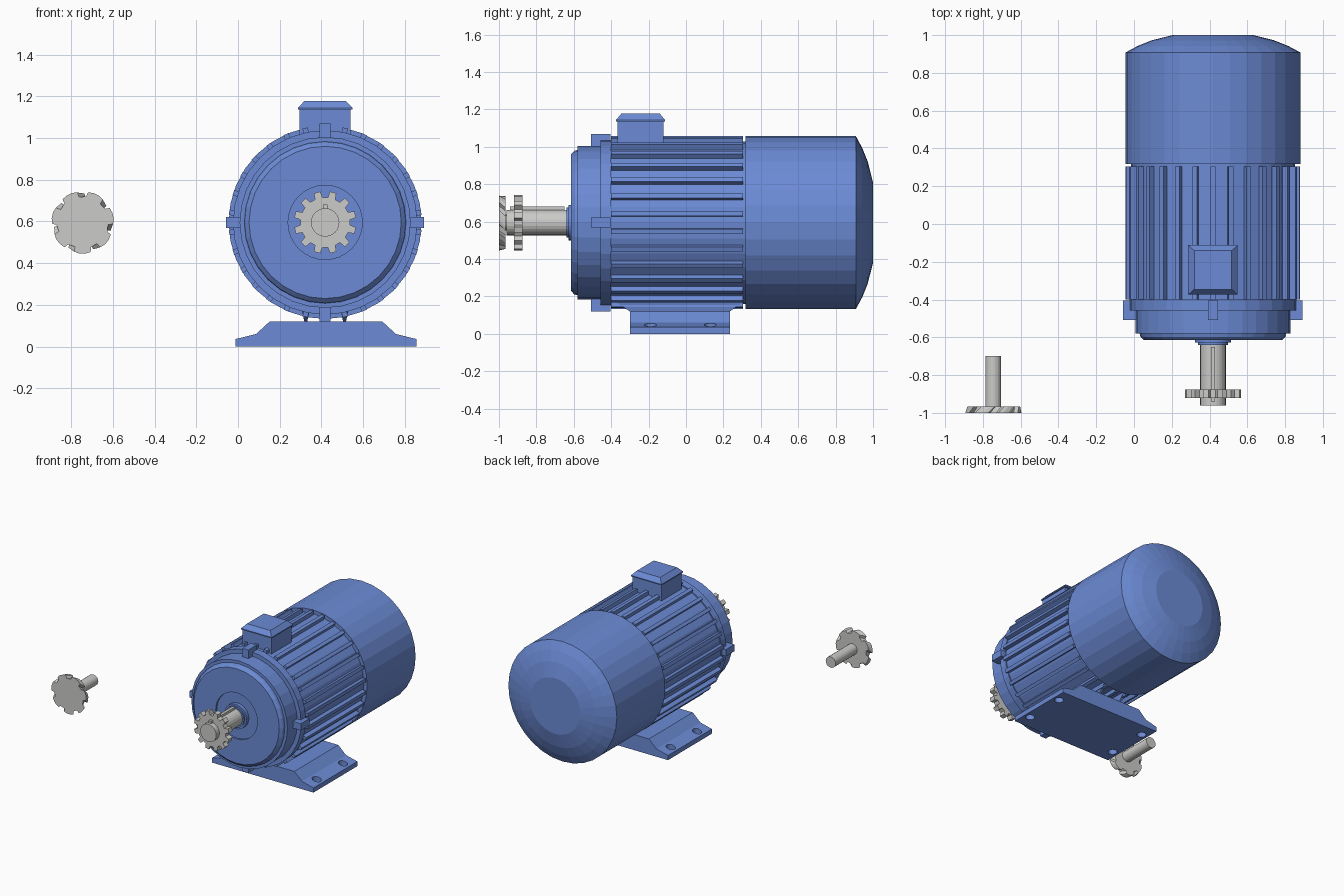
import bpy, bmesh
from math import sin, cos, tau, radians
from mathutils import Matrix, Vector

if "Cube" in bpy.data.objects:
    bpy.data.objects.remove(bpy.data.objects["Cube"])

CX, CZ = 0.418, 0.595      # motor axis
TOOL_X = -0.745            # loose cutter axis


def material(name, rgb):
    m = bpy.data.materials.new(name)
    m.use_nodes = True
    m.diffuse_color = (*rgb, 1)
    m.node_tree.nodes["Principled BSDF"].inputs["Base Color"].default_value = (*rgb, 1)
    return m


BLUE = material("blue paint", (0.15, 0.26, 0.67))
STEEL = material("bare steel", (0.6, 0.6, 0.59))


def finish(name, bm, mat):
    bmesh.ops.recalc_face_normals(bm, faces=bm.faces)
    mesh = bpy.data.meshes.new(name)
    bm.to_mesh(mesh)
    bm.free()
    mesh.materials.append(mat)
    ob = bpy.data.objects.new(name, mesh)
    bpy.context.collection.objects.link(ob)
    return ob


def loft(name, rings, mat):
    """Skin a list of equal point rings and cap both ends."""
    bm = bmesh.new()
    loops = [[bm.verts.new(p) for p in ring] for ring in rings]
    for a, b in zip(loops, loops[1:]):
        for i in range(len(a)):
            j = (i + 1) % len(a)
            bm.faces.new((a[i], a[j], b[j], b[i]))
    bm.faces.new(loops[0])
    bm.faces.new(loops[-1])
    return finish(name, bm, mat)


def lathe(name, profile, mat, cx=CX, sides=32):
    """Turn (y, radius) pairs around a front-to-back axis."""
    angles = [tau * i / sides for i in range(sides)]
    return loft(name, [[(cx + r * cos(a), y, CZ + r * sin(a)) for a in angles]
                       for y, r in profile], mat)


def rect(x, y, z, w, d):
    return [(x + sx * w / 2, y + sy * d / 2, z)
            for sx, sy in ((-1, -1), (1, -1), (1, 1), (-1, 1))]


def radial_blocks(name, count, width, r0, r1, y0, y1):
    """Blocks spaced evenly around the motor axis, the first at the top."""
    bm = bmesh.new()
    for i in range(count):
        made = bmesh.ops.create_cube(bm, size=1)["verts"]
        m = (Matrix.Translation((CX, (y0 + y1) / 2, CZ))
             @ Matrix.Rotation(tau * i / count, 4, 'Y')
             @ Matrix.Translation((0, 0, (r0 + r1) / 2))
             @ Matrix.Diagonal((width, y1 - y0, r1 - r0, 1)))
        bmesh.ops.transform(bm, matrix=m, verts=made)
    return finish(name, bm, BLUE)


# Motor housing: stepped front flange with a shallow recess, then the barrel
lathe("housing", [(-0.6, 0.09), (-0.6, 0.178), (-0.615, 0.178), (-0.615, 0.365),
                  (-0.597, 0.384), (-0.58, 0.388), (-0.58, 0.41), (-0.458, 0.41),
                  (-0.458, 0.442), (-0.4, 0.442), (-0.4, 0.434), (0.33, 0.434)], BLUE)
radial_blocks("cooling_ribs", 30, 0.026, 0.42, 0.463, -0.4, 0.305)
radial_blocks("flange_lugs", 4, 0.052, 0.39, 0.475, -0.508, -0.405)

# Fan cover with a domed back
lathe("fan_cover", [(0.318, 0.463), (0.908, 0.463), (0.942, 0.4),
                    (0.972, 0.325), (1.0, 0.215)], BLUE)

# Bearing collar
lathe("bearing_collar", [(-0.59, 0.095), (-0.628, 0.095), (-0.628, 0.08),
                         (-0.64, 0.08)], BLUE)

# Output shaft with its key
lathe("shaft", [(-0.96, 0.068), (-0.6, 0.068)], STEEL, sides=24)
loft("shaft_key", [rect(CX, -0.795, z, 0.022, 0.29) for z in (0.64, 0.68)], STEEL)

# Toothed drive gear
TEETH = 12
TOOTH = ((-0.3, 0.12), (-0.2, 0.15), (0.2, 0.15), (0.3, 0.12))
outline = [(r * cos(tau * (i + 0.5 + f) / TEETH), r * sin(tau * (i + 0.5 + f) / TEETH))
           for i in range(TEETH) for f, r in TOOTH]
loft("drive_gear", [[(CX + u, y, CZ + v) for u, v in outline]
                    for y in (-0.92, -0.875)], STEEL)

# Terminal box with a bevelled lid
BOX_Y = -0.243
loft("terminal_box", [rect(CX, BOX_Y, z, 0.245, 0.245) for z in (0.98, 1.138)], BLUE)
loft("terminal_box_lid", [rect(CX, BOX_Y, 1.136, 0.262, 0.262),
                          rect(CX, BOX_Y, 1.144, 0.262, 0.262),
                          rect(CX, BOX_Y, 1.178, 0.198, 0.205)], BLUE)

# Mounting base: mirrored cross-section run front to back
BASE_X = 0.422
half = [(0.433, 0), (0.433, 0.036), (0.335, 0.06), (0.27, 0.12)]
section = half + [(-u, z) for u, z in reversed(half)]
base = loft("mounting_base", [[(BASE_X + u, y, z) for u, z in section]
                              for y in (-0.3, 0.235)], BLUE)

# Bolt holes drilled through the feet
bm = bmesh.new()
for side in (-1, 1):
    for y in (-0.19, 0.13):
        bmesh.ops.create_cone(bm, cap_ends=True, segments=16, radius1=0.033, radius2=0.033,
                              depth=0.3,
                              matrix=Matrix.Translation((BASE_X + side * 0.383, y, 0.05)))
cutter = finish("bolt_hole_cutter", bm, BLUE)
cutter.hide_render = True
drill = base.modifiers.new("bolt holes", 'BOOLEAN')
drill.operation = 'DIFFERENCE'
drill.solver = 'EXACT'
drill.object = cutter
bpy.context.view_layer.objects.active = base
bpy.ops.object.modifier_apply(modifier=drill.name)
bpy.data.objects.remove(cutter)

# Flared webs joining the base to the barrel
for side, label in ((-1, "right"), (1, "left")):
    x = CX + side * 0.093
    loft(label + "_base_web", [rect(x, -0.033, 0.11, 0.012, 0.535),
                               rect(x, -0.033, 0.12, 0.014, 0.535),
                               rect(x, -0.035, 0.172, 0.036, 0.685),
                               rect(x, -0.035, 0.2, 0.036, 0.685)], BLUE)

# Loose milling cutter: seven skewed teeth on a plain shank
BLADES = 7
BLADE = ((0, 0.122), (0.04, 0.146), (0.22, 0.15), (0.44, 0.15), (0.64, 0.147),
         (0.7, 0.126))


def blade_ring(y, twist, scale):
    pts = []
    for i in range(BLADES):
        for f, r in BLADE:
            a = radians(98) + tau * (i + f) / BLADES + twist
            pts.append((TOOL_X + scale * r * cos(a), y, CZ + scale * r * sin(a)))
    return pts


loft("cutter_head", [blade_ring(-1.0, 0, 1), blade_ring(-0.965, radians(-14), 0.95)], STEEL)
lathe("cutter_shank", [(-0.98, 0.042), (-0.7, 0.042)], STEEL, TOOL_X, 20)
